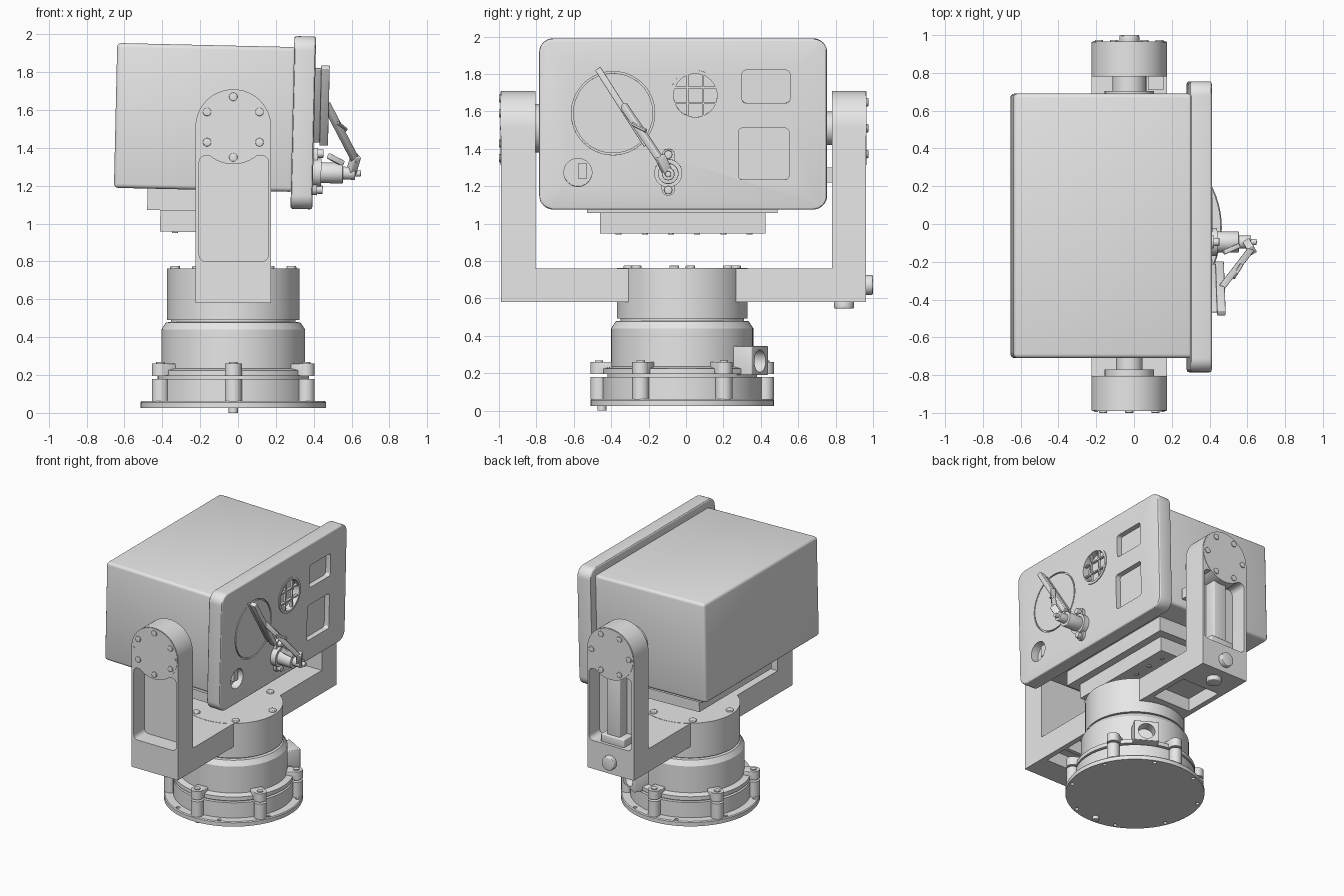
import bpy, bmesh
from math import cos, sin, pi, radians
from mathutils import Vector, Matrix

if "Cube" in bpy.data.objects:
    bpy.data.objects.remove(bpy.data.objects["Cube"])

grey = bpy.data.materials.new("painted grey")
grey.use_nodes = True
grey.diffuse_color = (0.8, 0.8, 0.8, 1)
grey.node_tree.nodes["Principled BSDF"].inputs["Base Color"].default_value = (0.8, 0.8, 0.8, 1)

CX, CY = -0.025, -0.02      # turning axis
PIVOT = 1.51                # height of the tilt axis
parts = []


def finish(name, bm, bevel=0.0):
    bmesh.ops.recalc_face_normals(bm, faces=bm.faces)
    me = bpy.data.meshes.new(name)
    bm.to_mesh(me)
    bm.free()
    me.materials.append(grey)
    ob = bpy.data.objects.new(name, me)
    bpy.context.collection.objects.link(ob)
    parts.append(ob)
    if bevel:
        mod = ob.modifiers.new("bevel", 'BEVEL')
        mod.width, mod.segments = bevel, 3
        apply(ob, mod)
    return ob


def apply(ob, mod):
    bpy.context.view_layer.objects.active = ob
    bpy.ops.object.modifier_apply(modifier=mod.name)


def cut(ob, *cutters):
    for c in cutters:
        mod = ob.modifiers.new("cut", 'BOOLEAN')
        mod.operation, mod.object = 'DIFFERENCE', c
        apply(ob, mod)
        parts.remove(c)
        bpy.data.objects.remove(c)


def box(name, lo, hi, bevel=0.0):
    lo, hi = Vector(lo), Vector(hi)
    bm = bmesh.new()
    bmesh.ops.create_cube(bm, size=1, matrix=Matrix.Translation((lo + hi) / 2)
                          @ Matrix.Diagonal((hi - lo).to_4d()))
    return finish(name, bm, bevel)


def cyl(name, a, b, r, seg=32, bevel=0.0):
    a, b = Vector(a), Vector(b)
    m = Matrix.Translation((a + b) / 2) @ (b - a).to_track_quat('Z', 'Y').to_matrix().to_4x4()
    bm = bmesh.new()
    bmesh.ops.create_cone(bm, cap_ends=True, segments=seg, radius1=r, radius2=r,
                          depth=(b - a).length, matrix=m)
    return finish(name, bm, bevel)


def beam(name, a, b, w, t):
    a, b = Vector(a), Vector(b)
    m = Matrix.Translation((a + b) / 2) @ (b - a).to_track_quat('Z', 'X').to_matrix().to_4x4()
    bm = bmesh.new()
    bmesh.ops.create_cube(bm, size=1, matrix=m @ Matrix.Diagonal((w, t, (b - a).length, 1)))
    return finish(name, bm, 0.005)


def lathe(name, profile):
    pts = [(0, profile[0][1])] + profile + [(0, profile[-1][1])]
    bm = bmesh.new()
    vs = [bm.verts.new((CX + r, CY, z)) for r, z in pts]
    es = [bm.edges.new(p) for p in zip(vs, vs[1:])]
    bmesh.ops.spin(bm, geom=vs + es, cent=(CX, CY, 0), axis=(0, 0, 1), angle=2 * pi, steps=72)
    bmesh.ops.remove_doubles(bm, verts=bm.verts, dist=1e-4)
    return finish(name, bm)


def prism(name, pts, axis, d0, d1, bevel=0.0):
    bm = bmesh.new()
    place = (lambda u, v, d: (d, u, v)) if axis == 'X' else (lambda u, v, d: (u, d, v))
    face = bm.faces.new([bm.verts.new(place(u, v, d0)) for u, v in pts])
    new = bmesh.ops.extrude_face_region(bm, geom=[face])["geom"]
    bmesh.ops.translate(bm, vec=place(0, 0, d1 - d0),
                        verts=[g for g in new if isinstance(g, bmesh.types.BMVert)])
    return finish(name, bm, bevel)


def rounded(u0, u1, v0, v1, r, n=8):
    pts = []
    for k, (u, v) in enumerate([(u1 - r, v1 - r), (u0 + r, v1 - r), (u0 + r, v0 + r), (u1 - r, v0 + r)]):
        for i in range(n + 1):
            a = (k + i / n) * pi / 2
            pts.append((u + r * cos(a), v + r * sin(a)))
    return pts


def ring(r, n=6, start=0.0):
    return [(r * cos(start + 2 * pi * k / n), r * sin(start + 2 * pi * k / n)) for k in range(n)]


# Base: flange, clamped rings, lugs, housing and drum
flange = lathe("base_flange", [(0.49, 0.025), (0.49, 0.055), (0.484, 0.062)])
for x, y in ring(0.462, 8, pi / 8):
    cut(flange, cyl("hole", (CX + x, CY + y, 0), (CX + x, CY + y, 0.1), 0.014, 16))
cyl("locating_pin", (CX, -0.45, 0), (CX, -0.45, 0.03), 0.024)
lathe("lower_ring", [(0.425, 0.06), (0.425, 0.18), (0.40, 0.18), (0.40, 0.2)])
lathe("motor_housing", [(0.425, 0.195), (0.425, 0.225), (0.38, 0.235), (0.38, 0.44),
                        (0.355, 0.478), (0.33, 0.48), (0.33, 0.5)])
lathe("turntable_drum", [(0.35, 0.492), (0.35, 0.762)])
for x, y in ring(0.445, 6, pi / 2):
    px, py = CX + x, CY + y
    cyl("lower_lug", (px, py, 0.06), (px, py, 0.18), 0.045)
    cyl("upper_lug", (px, py, 0.195), (px, py, 0.26), 0.045)
    cyl("lug_bolt", (px, py, 0.26), (px, py, 0.268), 0.022, 16)
    beam("lug_web", (px, py, 0.228), (px - x * 0.16, py - y * 0.16, 0.228), 0.064, 0.09)
for x, y in ring(0.31, 6, radians(8)):
    cyl("drum_bolt", (CX + x, CY + y, 0.755), (CX + x, CY + y, 0.777), 0.026, 20, 0.006)

# Cable outlet on the housing, set between two lugs
outlet = box("cable_outlet", (0.3, -0.09, 0.19), (0.48, 0.09, 0.345), 0.006)
cut(outlet, cyl("bore", (0.40, 0, 0.265), (0.6, 0, 0.265), 0.06))
outlet.data.transform(Matrix.Translation((CX, CY, 0)) @ Matrix.Rotation(radians(60), 4, 'Z'))

# Yoke: crossbar with hollow underside
X0, X1 = CX - 0.2, CX + 0.2
bar = box("yoke_crossbar", (X0, -0.81, 0.58), (X1, 0.78, 0.76))
for y0, y1 in ((-0.79, -0.6), (-0.57, -0.38), (0.38, 0.7)):
    cut(bar, box("pocket", (CX - 0.16, y0, 0.5), (CX + 0.16, y1, 0.68)))

# Yoke arms: outer pocket, round cap with bolts
outline = [(X0, 0.58), (X1, 0.58)] + [(CX + 0.2 * cos(pi * i / 32), PIVOT + 0.2 * sin(pi * i / 32))
                                      for i in range(33)]
for side, inner, outer, turn in ((-1, -0.805, -0.988, pi / 2), (1, 0.78, 0.963, 0)):
    arm = prism("yoke_arm", outline, 'Y', inner, outer)
    cut(arm, prism("pocket", rounded(CX - 0.18, CX + 0.185, 0.80, 1.36, 0.035), 'Y',
                   outer - side * 0.13, outer + side * 0.1))
    cyl("arm_cap", (CX, inner + side * 0.01, PIVOT), (CX, outer + side * 0.003, PIVOT), 0.196, 64)
    for x, z in ring(0.16, 6, turn):
        p = (CX + x, outer, PIVOT + z)
        cyl("cap_bolt", p, (p[0], outer + side * 0.012, p[2]), 0.022, 20, 0.004)
    for x, z in ring(0.16, 2):
        cyl("cap_pin", (CX + x * 1.1, outer, PIVOT + z), (CX + x * 1.1, outer + side * 0.006, PIVOT + z), 0.01, 12)
cyl("tilt_bearing", (CX, -0.81, PIVOT), (CX, -0.77, PIVOT), 0.13, 48)
cyl("tilt_shaft", (CX, -0.78, PIVOT), (CX, -0.69, PIVOT), 0.07)
cyl("tilt_flange", (CX, 0.68, PIVOT), (CX, 0.705, PIVOT), 0.13, 48)
cyl("tilt_shaft", (CX, 0.69, PIVOT), (CX, 0.79, PIVOT), 0.09)
box("tilt_stop", (0.075, 0.71, 1.22), (0.155, 0.79, 1.30))

# Cable duct and connectors on the rear arm
box("cable_duct", (CX - 0.05, 0.82, 0.79), (CX + 0.06, 0.92, 1.37), 0.008)
box("duct_foot", (CX - 0.1, 0.82, 0.79), (CX + 0.1, 0.94, 0.86), 0.008)
cyl("end_connector", (CX, 0.95, 0.672), (CX, 1.0, 0.672), 0.053, 32, 0.008)
cyl("bottom_connector", (CX, 0.845, 0.545), (CX, 0.845, 0.59), 0.053, 32, 0.008)

# Head: everything from here on is tilted slightly together
head_start = len(parts)
box("head_housing", (-0.648, -0.71, 1.175), (0.30, 0.69, 1.94), 0.022)
box("mount_plate", (-0.47, -0.53, 1.062), (0.18, 0.49, 1.18))
under = box("mount_block", (-0.40, -0.46, 0.95), (0.12, 0.425, 1.07))
for i in range(6):
    for x in (-0.32, 0.04):
        y = -0.36 + i * 0.14
        cyl("mount_bolt", (x, y, 0.943), (x, y, 0.955), 0.016, 12)

# Front plate with windows, porthole and grille openings
FX = 0.402
plate = prism("front_plate", rounded(-0.785, 0.755, 1.085, 1.998, 0.075), 'X', 0.287, FX, 0.012)
cut(plate,
    prism("w", rounded(0.30, 0.555, 1.655, 1.83, 0.02), 'X', FX - 0.04, FX + 0.1),
    prism("w", rounded(0.28, 0.55, 1.245, 1.52, 0.02), 'X', FX - 0.04, FX + 0.1),
    cyl("w", (FX - 0.05, 0.05, 1.695), (FX + 0.1, 0.05, 1.695), 0.122, 48),
    cyl("w", (FX - 0.06, -0.578, 1.283), (FX + 0.1, -0.578, 1.283), 0.075, 40),
    cyl("w", (FX - 0.012, -0.39, 1.60), (FX + 0.1, -0.39, 1.60), 0.223, 64))
cyl("porthole_cover", (FX - 0.03, -0.39, 1.60), (FX, -0.39, 1.60), 0.214, 64)
box("sensor_block", (FX - 0.07, -0.578, 1.25), (FX - 0.025, -0.53, 1.33))
rim = cyl("grille_rim", (FX - 0.03, 0.05, 1.695), (FX + 0.006, 0.05, 1.695), 0.134, 48)
cut(rim, cyl("w", (FX - 0.1, 0.05, 1.695), (FX + 0.1, 0.05, 1.695), 0.116, 48))
for d in (-0.042, 0.042):
    box("grille_bar", (FX - 0.02, 0.045 + d, 1.583), (FX, 0.055 + d, 1.807))
    box("grille_bar", (FX - 0.02, -0.062, 1.69 + d), (FX, 0.162, 1.70 + d))

# Wiper: motor flange, stepped hub, arm and blade
WY, WZ = -0.095, 1.28
prism("wiper_flange", rounded(WY - 0.035, WY + 0.035, WZ - 0.12, WZ + 0.13, 0.034), 'X', FX - 0.01, 0.425)
cyl("wiper_base", (FX - 0.01, WY, WZ), (0.445, WY, WZ), 0.075, 40)
for x0, x1, r in ((0.44, 0.56, 0.055), (0.55, 0.625, 0.034), (0.62, 0.655, 0.016)):
    cyl("wiper_hub", (x0, WY, WZ), (x1, WY, WZ), r, 32, 0.004)
for dz in (-0.09, 0.10):
    cyl("flange_bolt", (0.42, WY, WZ + dz), (0.455, WY, WZ + dz), 0.022, 20, 0.004)
beam("wiper_crank", (0.602, WY, WZ), (0.627, -0.14, 1.375), 0.05, 0.04)
beam("wiper_arm", (0.627, -0.13, 1.345), (0.462, -0.335, 1.645), 0.035, 0.035)
cyl("arm_pin", (0.525, -0.285, 1.545), (0.57, -0.215, 1.51), 0.01, 12)
beam("arm_spring", (0.56, -0.115, 1.33), (0.48, -0.15, 1.37), 0.03, 0.025)
beam("wiper_blade", (0.455, -0.472, 1.84), (0.455, -0.21, 1.43), 0.034, 0.045)
beam("blade_rubber", (0.415, -0.465, 1.83), (0.415, -0.215, 1.44), 0.012, 0.04)

pivot = Matrix.Translation((CX, 0, PIVOT))
tilt = pivot @ Matrix.Rotation(radians(1.3), 4, 'Y') @ pivot.inverted()
for ob in parts[head_start:]:
    ob.data.transform(tilt)

# Smooth the round faces and keep the edges crisp
bpy.ops.object.select_all(action='DESELECT')
for ob in parts:
    ob.select_set(True)
bpy.context.view_layer.objects.active = parts[0]
bpy.ops.object.shade_smooth_by_angle(angle=radians(30))
